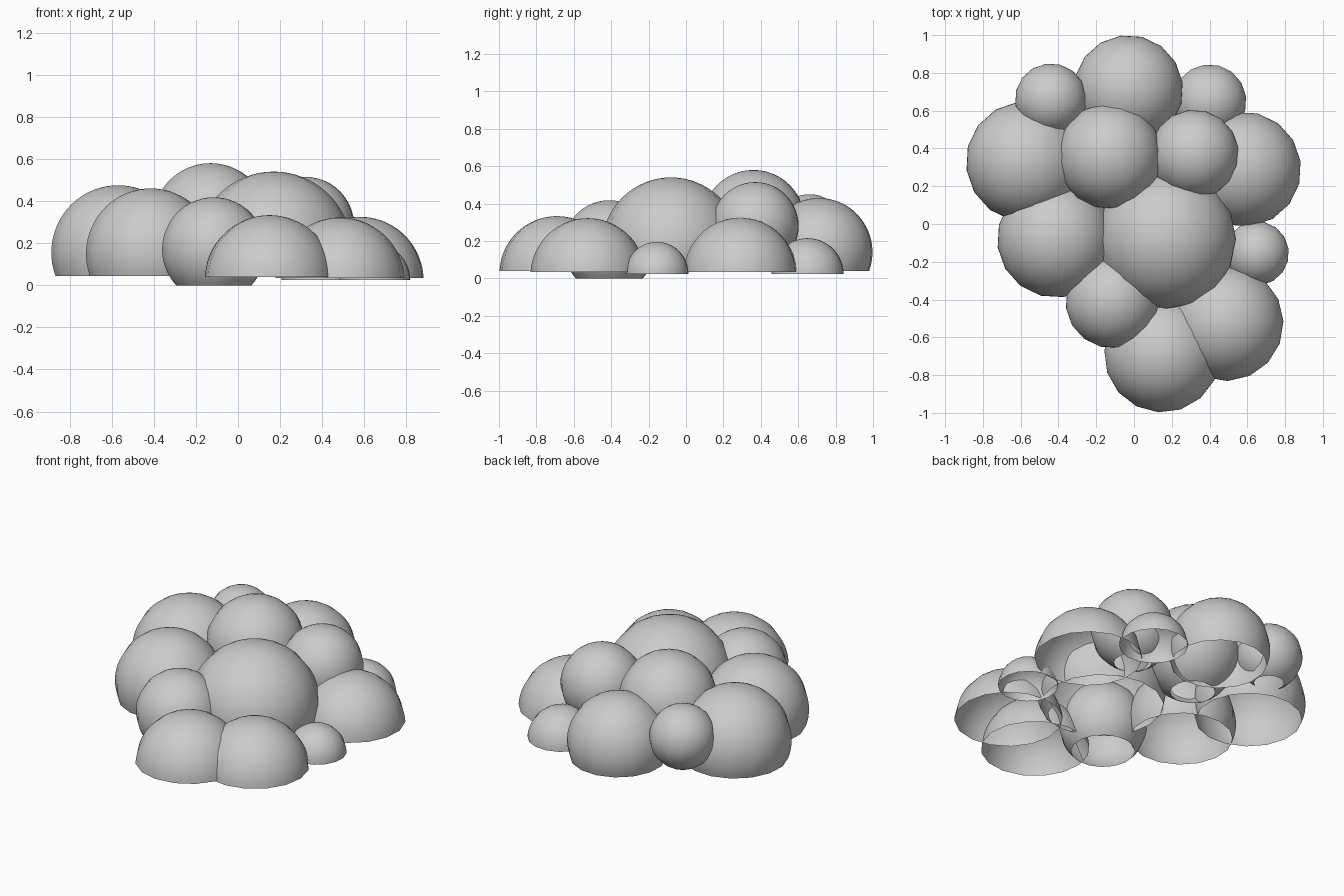
import bpy, bmesh, math
from mathutils import Matrix

if "Cube" in bpy.data.objects:
    bpy.data.objects.remove(bpy.data.objects["Cube"])

SIDES = 16      # visible facets around each dome
ROWS = 20       # smooth vertical profile


def dome(name, x, y, z, r, floor, phase=8):
    """Open-bottomed ball: arc from the crown down to the floor height, spun round."""
    end = math.acos(max(-1, min(1, (floor - z) / r)))
    bm = bmesh.new()
    arc = [bm.verts.new((r * math.sin(end * i / ROWS), 0, r * math.cos(end * i / ROWS)))
           for i in range(ROWS + 1)]
    edges = [bm.edges.new(p) for p in zip(arc, arc[1:])]
    bmesh.ops.spin(bm, geom=arc + edges, cent=(0, 0, 0), axis=(0, 0, 1),
                   angle=math.tau, steps=SIDES, use_merge=False)
    bmesh.ops.remove_doubles(bm, verts=bm.verts[:], dist=1e-4)
    bmesh.ops.rotate(bm, verts=bm.verts[:], cent=(0, 0, 0),
                     matrix=Matrix.Rotation(math.radians(phase), 3, 'Z'))
    bm.normal_update()
    # Make every face point away from the ball centre
    flip = [f for f in bm.faces if f.normal.dot(f.calc_center_median()) < 0]
    bmesh.ops.reverse_faces(bm, faces=flip)
    for f in bm.faces:
        f.smooth = True
    me = bpy.data.meshes.new(name)
    bm.to_mesh(me)
    bm.free()
    ob = bpy.data.objects.new(name, me)
    ob.location = (x, y, z)
    bpy.context.collection.objects.link(ob)


# Back row
dome("puff_back", -0.03, 0.71, 0.14, 0.29, 0.04)
dome("puff_back_left_small", -0.44, 0.66, 0.26, 0.19, 0.09)
dome("puff_back_right_small", 0.40, 0.65, 0.02, 0.195, 0.025)

# Middle rows
dome("puff_left_back", -0.57, 0.33, 0.155, 0.32, 0.045)
dome("puff_centre_back", -0.13, 0.36, 0.30, 0.28, 0.05)
dome("puff_upper_right", 0.32, 0.37, 0.28, 0.235, 0.07)
dome("puff_right_back", 0.58, 0.29, 0.02, 0.305, 0.035)
dome("puff_left_middle", -0.415, -0.08, 0.15, 0.31, 0.045)
dome("puff_centre", 0.17, -0.08, 0.17, 0.37, 0.045, 0)
dome("puff_right_small", 0.65, -0.155, 0.025, 0.17, 0.025)

# Front row
dome("puff_front_left", -0.115, -0.41, 0.17, 0.248, 0.0)
dome("puff_front", 0.15, -0.69, 0.025, 0.308, 0.04, -4)
dome("puff_front_right", 0.485, -0.525, 0.015, 0.307, 0.035, 2)
